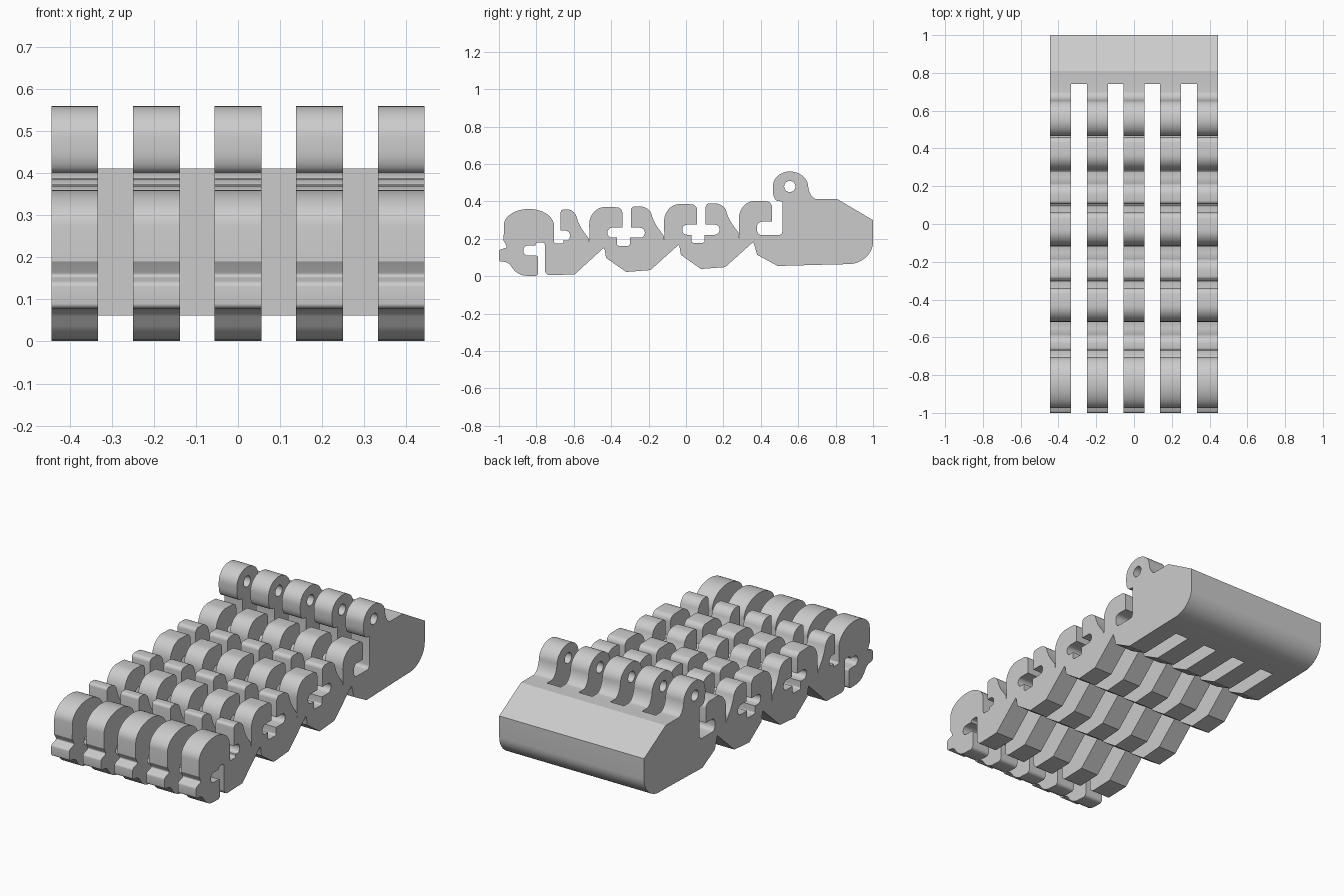
import bpy
import math
from mathutils import Vector
from mathutils.geometry import interpolate_bezier

cube = bpy.data.objects.get("Cube")
if cube:
    bpy.data.objects.remove(cube, do_unlink=True)

# Single grey material
grey = bpy.data.materials.new("light grey")
grey.use_nodes = True
colour = (0.6, 0.6, 0.6, 1)
grey.diffuse_color = colour
grey.node_tree.nodes["Principled BSDF"].inputs["Base Color"].default_value = colour


def rounded(corners):
    """Turn (y, z, rounding) corners into an outline with curved corners."""
    outline = []
    count = len(corners)
    for i, corner in enumerate(corners):
        here = Vector(corner[:2])
        cut = corner[2] if len(corner) > 2 else 0
        if not cut:
            outline.append(here)
            continue
        before = Vector(corners[i - 1][:2]) - here
        after = Vector(corners[(i + 1) % count][:2]) - here
        start = here + before.normalized() * min(cut, before.length * 0.5 if before.length < cut * 2 else cut)
        end = here + after.normalized() * min(cut, after.length * 0.5 if after.length < cut * 2 else cut)
        steps = 12 if cut > 0.05 else 6
        curve = interpolate_bezier(start, start.lerp(here, 0.55), end.lerp(here, 0.55), end, steps)
        outline += [Vector(p[:2]) for p in curve]
    return outline


def extrude_profile(name, outlines, x, width):
    """Extrude side profiles (with holes) across x as a mesh."""
    data = bpy.data.curves.new(name, "CURVE")
    data.dimensions = "2D"
    data.fill_mode = "BOTH"
    data.extrude = width / 2
    for outline in outlines:
        spline = data.splines.new("POLY")
        spline.points.add(len(outline) - 1)
        for point, co in zip(spline.points, outline):
            point.co = (co.x, co.y, 0, 1)
        spline.use_cyclic_u = True
    obj = bpy.data.objects.new(name, data)
    bpy.context.collection.objects.link(obj)
    obj.rotation_euler = (math.pi / 2, 0, math.pi / 2)
    obj.location.x = x
    bpy.ops.object.select_all(action="DESELECT")
    obj.select_set(True)
    bpy.context.view_layer.objects.active = obj
    bpy.ops.object.convert(target="MESH")
    obj = bpy.context.object
    obj.data.materials.clear()
    obj.data.materials.append(grey)
    bpy.ops.object.shade_smooth_by_angle(angle=math.radians(30))
    return obj


def place(corners, link):
    """Move link-local corners to the given link of the chain."""
    dy, dz = -0.72 + 0.4 * link, 0.217 + 0.016 * link
    return [(c[0] + dy, c[1] + dz, *c[2:]) for c in corners]


# Upper outline of a link: front lobe, keyhole slot, rear lobe
front_lobe = [(-0.2, 0.14, 0.12), (-0.02, 0.135, 0.03), (-0.02, 0.027),
              (-0.1, 0.027, 0.026), (-0.1, -0.027, 0.026)]
slot_floor = [(-0.05, -0.027), (-0.05, -0.07, 0.01), (0.02, -0.07, 0.01), (0.02, -0.027)]
rear_arm = [(0.1, -0.027, 0.026), (0.1, 0.027, 0.026)]
rear_lobe = [(0.025, 0.027), (0.025, 0.14, 0.02), (0.125, 0.14, 0.06),
             (0.145, 0.06, 0.04), (0.2, -0.015), (0.205, -0.045)]
# Lower outline of a link, back to front
belly = [(0.28, -0.065), (0.13, -0.2), (0, -0.21), (-0.107, -0.135), (-0.115, -0.09)]

# Front head and its rear lobe
top = [(-0.955, 0.155, 0.01), (-0.975, 0.19), (-0.972, 0.36, 0.135), (-0.705, 0.36, 0.135),
       (-0.705, 0.175, 0.01), (-0.655, 0.175, 0.01), (-0.655, 0.193)]
top += place(rear_arm + [(0.05, 0.027), (0.05, 0.14, 0.015)] + rear_lobe[2:], 0)
for link in (1, 2):
    top += place(front_lobe + slot_floor + rear_arm + rear_lobe, link)
# Last hook and the hinge ring
top += place(front_lobe[:-1] + [(-0.1, -0.045, 0.026)], 3)
top += [(0.515, 0.22, 0.02), (0.515, 0.4), (0.465, 0.405, 0.05), (0.465, 0.56, 0.088),
        (0.645, 0.56, 0.088), (0.66, 0.412, 0.07), (0.74, 0.412)]

bottom = [(0.74, 0.062), (0.49, 0.055), (0.38, 0.115)]
for link in (2, 1):
    bottom += place(belly, link)
# Front body, hook gap and foot
bottom += [(-0.44, 0.152), (-0.595, 0.01), (-0.755, 0.005, 0.03), (-0.755, 0.18, 0.01),
           (-0.8, 0.18, 0.01), (-0.805, 0.165), (-0.87, 0.165, 0.026), (-0.87, 0.11, 0.026),
           (-0.79, 0.11, 0.01), (-0.79, 0, 0.02), (-0.9, 0.005, 0.04), (-0.95, 0.075, 0.02),
           (-1, 0.08, 0.01), (-1, 0.14, 0.01)]

ring_hole = [Vector((0.555 + 0.03 * math.cos(a), 0.48 + 0.03 * math.sin(a)))
             for a in (math.tau * i / 24 for i in range(24))]
finger_outline = rounded(top + bottom)

# Five parallel linked strips
for i in range(5):
    extrude_profile(f"linked_strip_{i + 1}", [finger_outline, ring_hole], (i - 2) * 0.194, 0.111)

# Full-width back block joining the strips
block = [(0.74, 0.062), (1, 0.068, 0.15), (1, 0.3), (0.81, 0.412), (0.74, 0.412)]
extrude_profile("back_block", [rounded(block)], 0, 0.887)
